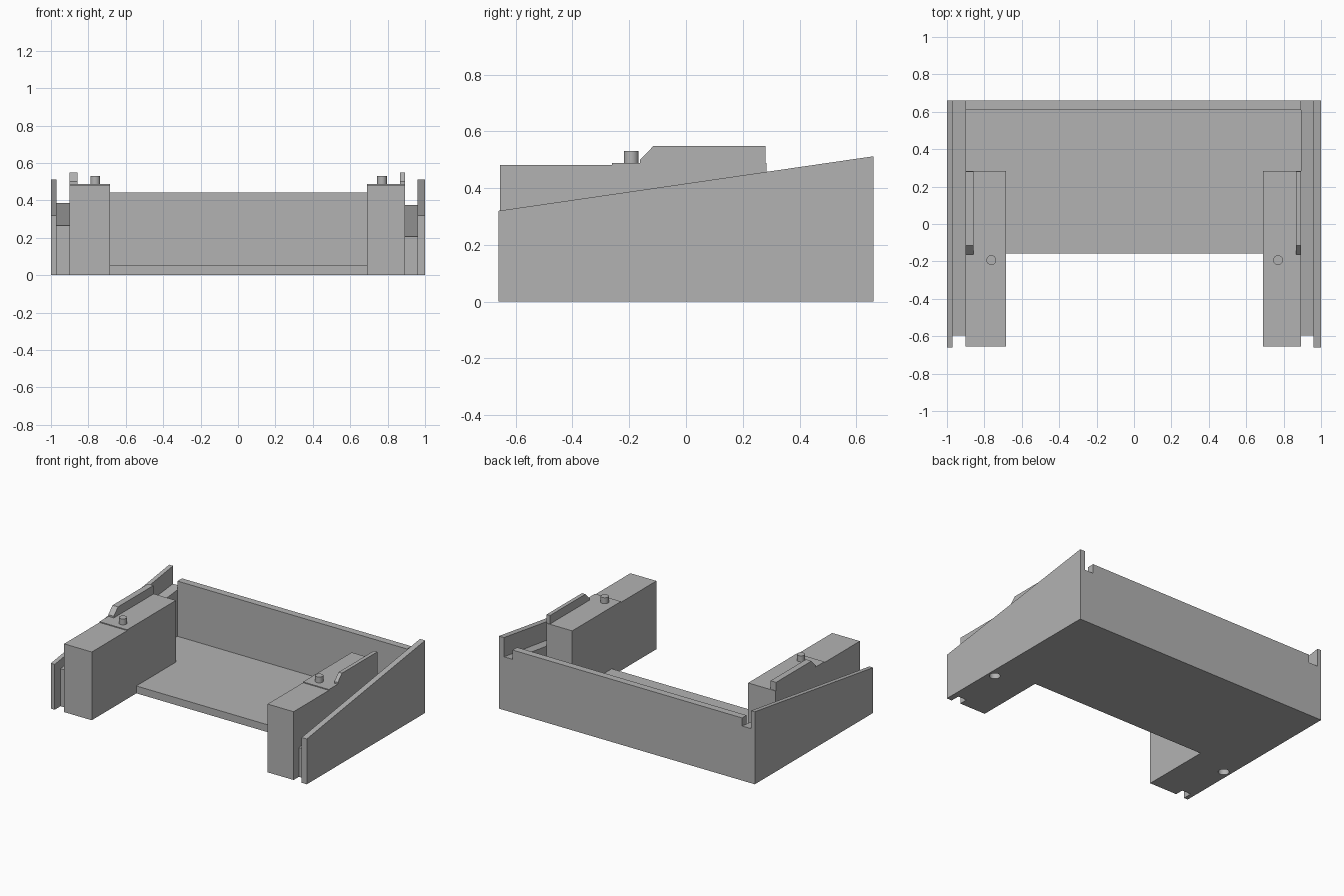
import bpy
import bmesh

if "Cube" in bpy.data.objects:
    bpy.data.objects.remove(bpy.data.objects["Cube"], do_unlink=True)

grey = bpy.data.materials.new("plain grey")
grey.use_nodes = True
grey.diffuse_color = (0.45, 0.45, 0.45, 1)
grey.node_tree.nodes["Principled BSDF"].inputs["Base Color"].default_value = grey.diffuse_color


def extrude(name, profile, x0, x1):
    """Extrude a (y, z) profile along x."""
    bm = bmesh.new()
    face = bm.faces.new([bm.verts.new((x0, y, z)) for y, z in profile])
    moved = bmesh.ops.extrude_face_region(bm, geom=[face])["geom"]
    bmesh.ops.translate(bm, vec=(x1 - x0, 0, 0),
                        verts=[v for v in moved if isinstance(v, bmesh.types.BMVert)])
    bmesh.ops.recalc_face_normals(bm, faces=bm.faces)
    mesh = bpy.data.meshes.new(name)
    bm.to_mesh(mesh)
    bm.free()
    mesh.materials.append(grey)
    obj = bpy.data.objects.new(name, mesh)
    bpy.context.collection.objects.link(obj)
    return obj


def box(name, x0, x1, y0, y1, z0, z1):
    return extrude(name, [(y0, z0), (y1, z0), (y1, z1), (y0, z1)], x0, x1)


def cylinder(name, x, y, z0, z1, radius):
    bpy.ops.mesh.primitive_cylinder_add(vertices=32, radius=radius, depth=z1 - z0,
                                        location=(x, y, (z0 + z1) / 2))
    obj = bpy.context.object
    obj.name = name
    obj.data.materials.append(grey)
    bpy.ops.object.shade_smooth_by_angle()
    return obj


def cut(obj, cutter):
    mod = obj.modifiers.new("hole", "BOOLEAN")
    mod.operation = "DIFFERENCE"
    mod.solver = "EXACT"
    mod.object = cutter
    bpy.context.view_layer.objects.active = obj
    bpy.ops.object.modifier_apply(modifier=mod.name)


BACK, FRONT = 0.66, -0.66

# Tray floor and back wall
box("floor", -0.684, 0.69, -0.157, 0.61, 0, 0.052)
box("back_wall", -0.9, 0.893, 0.61, BACK, 0, 0.442)

# Each side: wall inner x, rail inner x, fin inner x, block inner x, pin x, rail heights
sides = {
    "right": (-1, 0.97, 0.9, 0.857, 0.684, 0.763, 0.265, 0.385),
    "left": (1, 0.96, 0.893, 0.866, 0.69, 0.77, 0.206, 0.376),
}
for side, (s, wall_x, rail_x, fin_x, block_x, pin_x, rail_front, rail_back) in sides.items():
    # Sloping outer wall
    wall = extrude(side + "_outer_wall",
                   [(FRONT, 0), (BACK, 0), (BACK, 0.512), (FRONT, 0.32)], s * wall_x, s)
    # Lower sloping rail beside the wall
    rail = extrude(side + "_rail",
                   [(-0.595, 0), (BACK, 0), (BACK, rail_back), (-0.595, rail_front)],
                   s * rail_x, s * wall_x)
    # Floor strip behind the block
    box(side + "_floor_strip", s * block_x, s * rail_x, 0.284, 0.61, 0, 0.052)
    # Tall block with a shallow step on top
    extrude(side + "_block",
            [(-0.655, 0), (0.284, 0), (0.284, 0.488), (-0.26, 0.488),
             (-0.26, 0.482), (-0.655, 0.482)], s * block_x, s * rail_x)
    # Chamfered fin on the outer edge of the block
    extrude(side + "_fin",
            [(-0.162, 0.488), (0.28, 0.488), (0.28, 0.548), (-0.115, 0.548), (-0.162, 0.5)],
            s * fin_x, s * rail_x)
    # Locating pin
    cylinder(side + "_pin", s * pin_x, -0.193, 0.48, 0.53, 0.026)
    # Blind hole in the underside
    drill = cylinder(side + "_drill", s * 0.95, -0.245, -0.1, 0.1, 0.035)
    cut(wall, drill)
    cut(rail, drill)
    bpy.data.objects.remove(drill, do_unlink=True)
